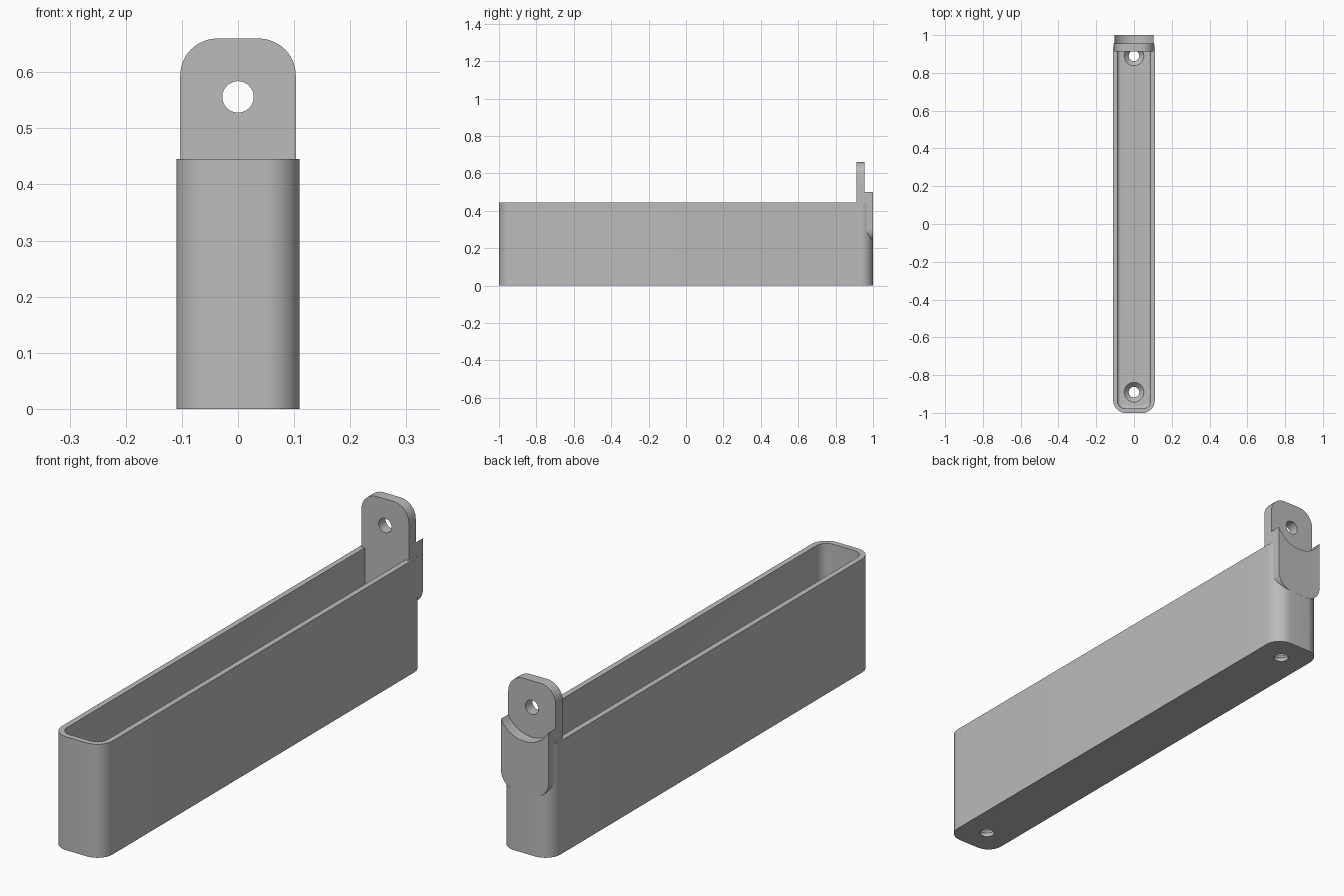
import bpy, bmesh, math
from mathutils import Vector

cube = bpy.data.objects.get("Cube")
if cube:
    bpy.data.objects.remove(cube)

GREY = (0.5, 0.5, 0.5, 1)
grey = bpy.data.materials.new("plain grey")
grey.use_nodes = True
grey.diffuse_color = GREY
grey.node_tree.nodes["Principled BSDF"].inputs["Base Color"].default_value = GREY

HALF_W, HEIGHT, WALL, FLOOR, CORNER = 0.11, 0.445, 0.022, 0.04, 0.065
TAB_W, TAB_LOW, TAB_TOP, TAB_R = 0.103, 0.235, 0.66, 0.066
EYE_Z, EYE_R, SCOOP_R = 0.556, 0.028, 0.117
STEP_Y = 0.955


def arc(cx, cy, r, start, end, steps=12):
    return [(cx + r * math.cos(math.radians(start + (end - start) * i / steps)),
             cy + r * math.sin(math.radians(start + (end - start) * i / steps)))
            for i in range(steps + 1)]


def rounded(hw, low, high, r):
    """Rounded rectangle outline, counter-clockwise."""
    return (arc(hw - r, high - r, r, 0, 90) + arc(r - hw, high - r, r, 90, 180)
            + arc(r - hw, low + r, r, 180, 270) + arc(hw - r, low + r, r, 270, 360))


def loft(name, rings):
    """Closed solid skinned through matching rings of 3D points."""
    bm = bmesh.new()
    loops = [[bm.verts.new(p) for p in ring] for ring in rings]
    n = len(loops[0])
    for a, b in zip(loops, loops[1:]):
        for i in range(n):
            bm.faces.new((a[i], a[(i + 1) % n], b[(i + 1) % n], b[i]))
    bm.faces.new(loops[0][::-1])
    bm.faces.new(loops[-1])
    bmesh.ops.recalc_face_normals(bm, faces=bm.faces)
    mesh = bpy.data.meshes.new(name)
    bm.to_mesh(mesh)
    bm.free()
    mesh.materials.append(grey)
    obj = bpy.data.objects.new(name, mesh)
    bpy.context.collection.objects.link(obj)
    return obj


def flat(points, z):
    return [Vector((x, y, z)) for x, y in points]


def upright(points, y):
    return [Vector((x, y, z)) for x, z in points]


def circle(cx, cy, r):
    return arc(cx, cy, r, 0, 360, 48)[:-1]


def activate(obj):
    bpy.ops.object.select_all(action="DESELECT")
    obj.select_set(True)
    bpy.context.view_layer.objects.active = obj


def cut(obj, cutter):
    cutter.hide_render = True
    mod = obj.modifiers.new("cut", "BOOLEAN")
    mod.operation, mod.solver, mod.object = "DIFFERENCE", "EXACT", cutter
    activate(obj)
    bpy.ops.object.modifier_apply(modifier=mod.name)
    bpy.data.objects.remove(cutter)


# Long open tray with a filleted floor edge
def tray_ring(inset, z):
    return flat(rounded(HALF_W - inset, inset - 1, 1 - inset, CORNER - inset), z)


FILLET = 0.018
fillet_rings = [tray_ring(WALL + FILLET * (1 - math.cos(t)), FLOOR + FILLET * (1 - math.sin(t)))
                for t in [math.pi / 2 * i / 6 for i in range(7)]]
tray = loft("tray", [tray_ring(0, 0), tray_ring(0, HEIGHT), tray_ring(WALL, HEIGHT)]
            + fillet_rings)

# Countersunk screw holes in the floor
for y in (-0.89, 0.89):
    cut(tray, loft("screw_hole_cutter", [
        flat(circle(0, y, EYE_R), -0.05), flat(circle(0, y, EYE_R), FLOOR - 0.025),
        flat(circle(0, y, 0.052), FLOOR), flat(circle(0, y, 0.052), FLOOR + 0.03)]))

# Scoop that clears the space behind the hanging hole
cut(tray, loft("scoop_cutter", [upright(circle(0, EYE_Z, SCOOP_R), y) for y in (STEP_Y, 1.1)]))

# Hanging tab with its hole
tab_outline = rounded(TAB_W, TAB_LOW, TAB_TOP, TAB_R)
tab = loft("hanging_tab", [upright(tab_outline, y) for y in (0.912, STEP_Y)])
cut(tab, loft("tab_hole_cutter", [upright(circle(0, EYE_Z, EYE_R), y) for y in (0.8, 1.1)]))

# Back plate with rounded lower corners and a concave top edge
reach = math.degrees(math.acos(TAB_W / SCOOP_R))
plate_outline = (arc(TAB_R - TAB_W, TAB_LOW + TAB_R, TAB_R, 180, 270)
                 + arc(TAB_W - TAB_R, TAB_LOW + TAB_R, TAB_R, 270, 360)
                 + arc(0, EYE_Z, SCOOP_R, -reach, reach - 180, 32))
plate = loft("back_plate", [upright(plate_outline, y) for y in (STEP_Y, 1.0003)])

# Smooth curves, crisp edges
for obj in (tray, tab, plate):
    activate(obj)
    bpy.ops.object.shade_smooth_by_angle(angle=math.radians(30))
